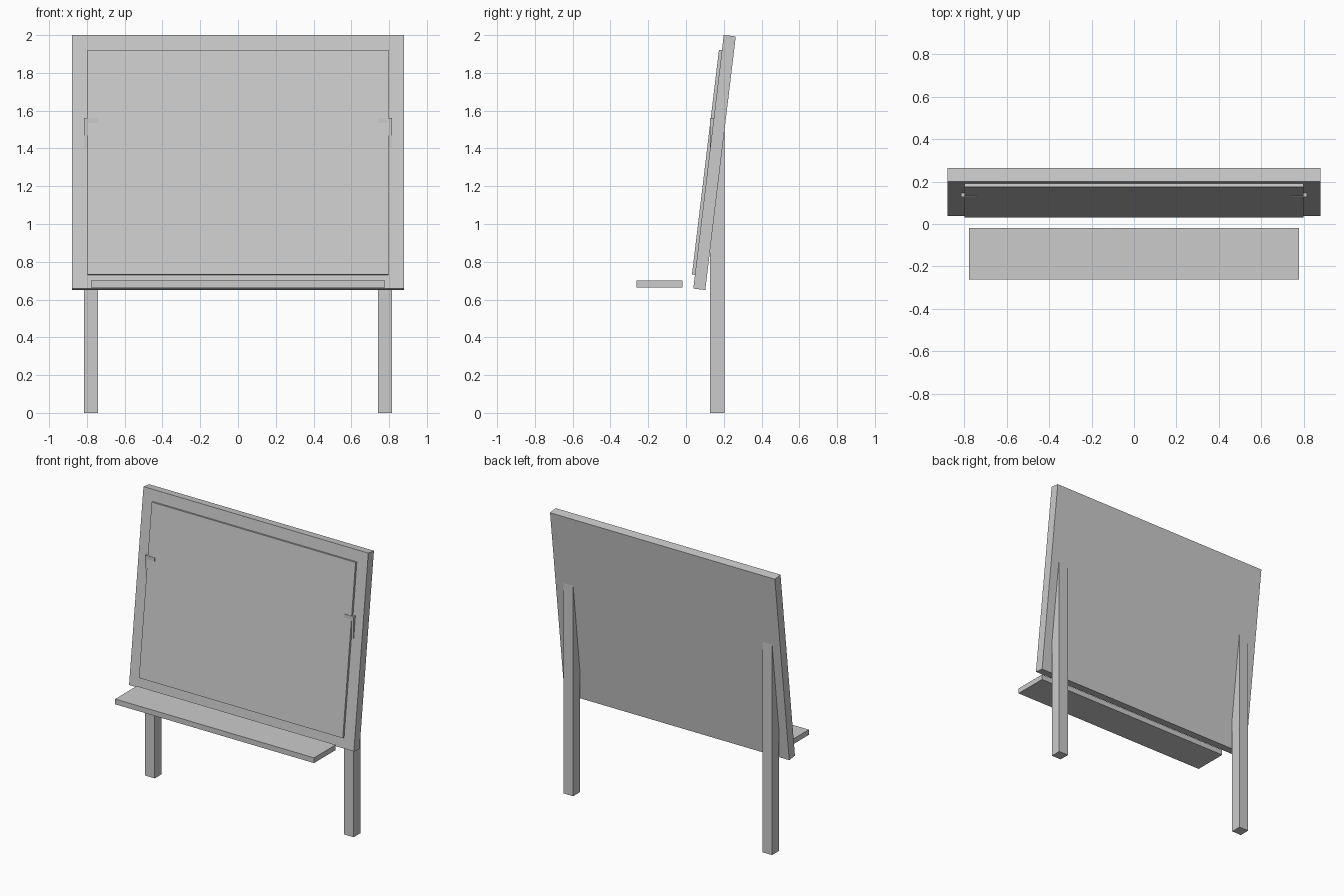
import bpy
from math import radians

if "Cube" in bpy.data.objects:
    bpy.data.objects.remove(bpy.data.objects["Cube"])

TILT = radians(-6.85)


def box(name, center, size, tilt=0.0):
    bpy.ops.mesh.primitive_cube_add(size=1, location=center)
    ob = bpy.context.object
    ob.name = name
    ob.scale = size
    bpy.ops.object.transform_apply(location=False, rotation=False, scale=True)
    ob.rotation_euler.x = tilt
    return ob


# leaning board and the thin writing panel on its front face
box("board", (0, 0.151, 1.3255), (1.76, 0.064, 1.352), TILT)
box("writing_panel", (0, 0.111, 1.3265), (1.596, 0.016, 1.198), TILT)

# shelf in front of the board
box("shelf", (0, -0.1405, 0.682), (1.557, 0.242, 0.037))

# upright posts, passing through the board
for side, x in (("left", -0.779), ("right", 0.779)):
    box(side + "_post", (x, 0.1655, 0.78), (0.075, 0.075, 1.56))
